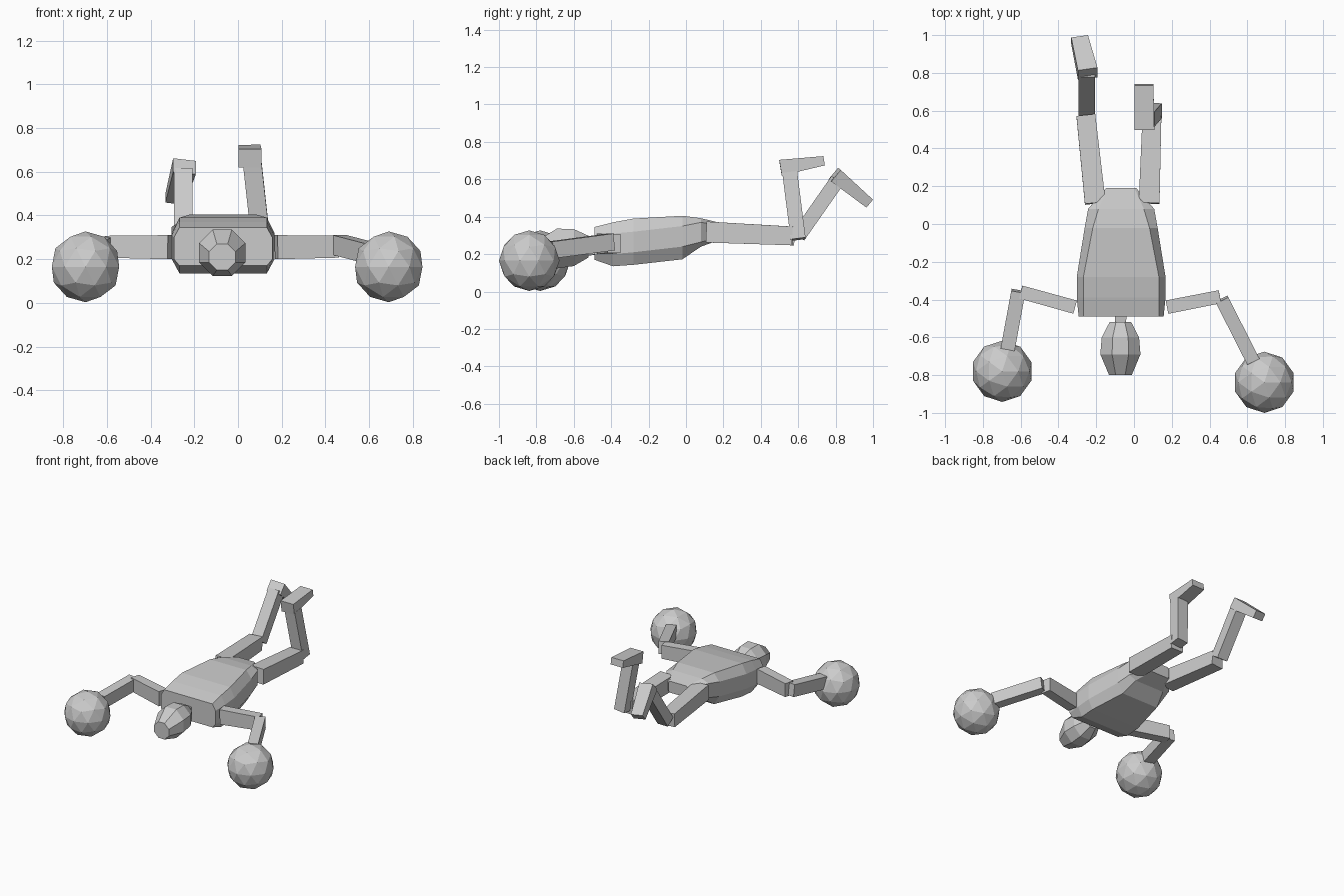
import bpy, bmesh, math
from mathutils import Vector

X, Z = Vector((1, 0, 0)), Vector((0, 0, 1))


def loft(name, rings):
    """Bridge equal-length rings of points and cap both ends."""
    bm = bmesh.new()
    loops = [[bm.verts.new(p) for p in r] for r in rings]
    for a, b in zip(loops, loops[1:]):
        n = len(a)
        for i in range(n):
            j = (i + 1) % n
            bm.faces.new((a[i], a[j], b[j], b[i]))
    bm.faces.new(loops[0])
    bm.faces.new(loops[-1])
    bmesh.ops.recalc_face_normals(bm, faces=bm.faces)
    me = bpy.data.meshes.new(name)
    bm.to_mesh(me)
    bm.free()
    ob = bpy.data.objects.new(name, me)
    bpy.context.collection.objects.link(ob)
    return ob


def limb(name, a, b, hint, size_a, size_b=None):
    """Tapered box from a to b; first size runs along hint."""
    a, b = Vector(a), Vector(b)
    d = (b - a).normalized()
    u = (hint - d * hint.dot(d)).normalized()
    v = d.cross(u)
    rings = []
    for p, (w, h) in ((a, size_a), (b, size_b or size_a)):
        rings.append([p + u * w / 2 * s + v * h / 2 * t
                      for s, t in ((1, 1), (-1, 1), (-1, -1), (1, -1))])
    return loft(name, rings)


# Torso: eight-sided sections (y, outer half, inner half, z top, high, low, bottom)
sections = [
    (-0.49, 0.225, 0.20, 0.345, 0.30, 0.20, 0.170),
    (-0.39, 0.235, 0.20, 0.370, 0.31, 0.20, 0.135),
    (-0.28, 0.235, 0.20, 0.390, 0.32, 0.21, 0.143),
    (-0.02, 0.193, 0.15, 0.405, 0.35, 0.24, 0.172),
    (0.08, 0.175, 0.12, 0.392, 0.37, 0.265, 0.240),
    (0.19, 0.080, 0.07, 0.365, 0.35, 0.290, 0.280),
]
loft("torso", [[(-0.068 + x, y, z) for x, z in (
    (-i, t), (i, t), (o, h), (o, l), (i, b), (-i, b), (-o, l), (-o, h))]
    for y, o, i, t, h, l, b in sections])

# Neck and head
limb("neck", (-0.07, -0.46, 0.25), (-0.072, -0.55, 0.24), Z, (0.06, 0.06))
head = [(-0.52, 0.24, 0.062), (-0.60, 0.235, 0.107),
        (-0.69, 0.230, 0.115), (-0.80, 0.210, 0.065)]
loft("head", [[(-0.072 + r * math.cos((k + 0.5) * math.pi / 4), y,
                z + r * math.sin((k + 0.5) * math.pi / 4)) for k in range(8)]
              for y, z, r in head])

# Arms
limb("left_upper_arm", (-0.312, -0.44, 0.255), (-0.60, -0.36, 0.257), Z, (0.11, 0.072), (0.10, 0.07))
limb("left_forearm", (-0.612, -0.355, 0.26), (-0.668, -0.66, 0.22), Z, (0.09, 0.075))
limb("right_upper_arm", (0.175, -0.44, 0.255), (0.455, -0.385, 0.257), Z, (0.11, 0.072), (0.10, 0.07))
limb("right_forearm", (0.465, -0.40, 0.265), (0.63, -0.725, 0.222), Z, (0.09, 0.072))

# Round hands
for name, loc in (("left_hand_ball", (-0.698, -0.78, 0.165)),
                  ("right_hand_ball", (0.69, -0.838, 0.165))):
    bpy.ops.mesh.primitive_ico_sphere_add(subdivisions=2, radius=0.162, location=loc)
    bpy.context.object.name = name

# Legs
limb("left_thigh", (-0.205, 0.11, 0.318), (-0.255, 0.575, 0.297), X, (0.11, 0.112), (0.10, 0.10))
limb("left_shin", (-0.25, 0.60, 0.295), (-0.25, 0.81, 0.595), X, (0.085, 0.078))
limb("left_foot", (-0.245, 0.795, 0.625), (-0.288, 0.976, 0.475), X, (0.105, 0.08), (0.09, 0.055))
limb("right_thigh", (0.08, 0.11, 0.318), (0.095, 0.57, 0.297), X, (0.11, 0.112), (0.10, 0.10))
limb("right_shin", (0.105, 0.60, 0.28), (0.066, 0.555, 0.635), X, (0.085, 0.08))
limb("right_foot", (0.055, 0.505, 0.662), (0.053, 0.738, 0.699), X, (0.105, 0.085), (0.10, 0.05))
